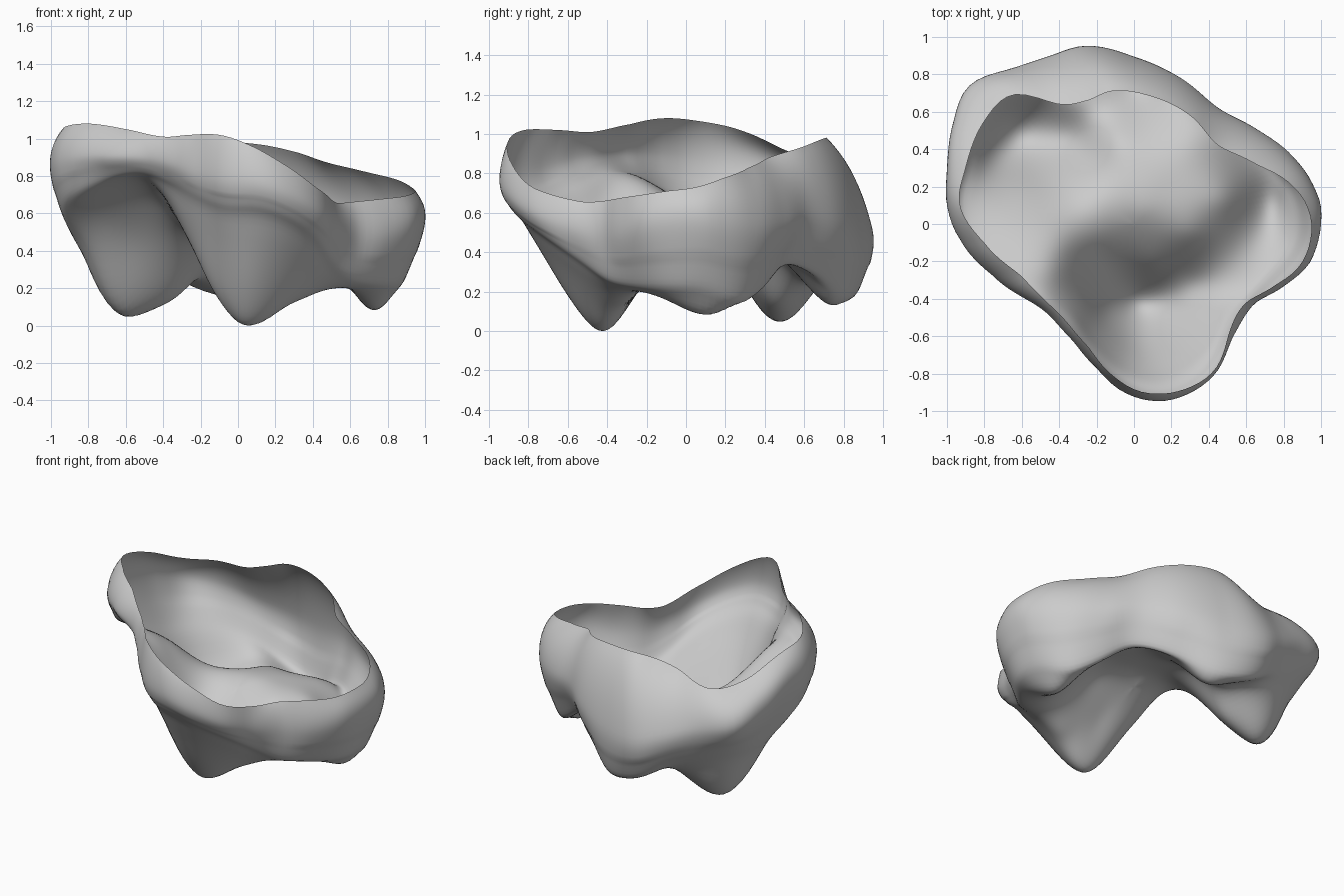
import bpy, bmesh, math
from mathutils import Vector

if "Cube" in bpy.data.objects:
    bpy.data.objects.remove(bpy.data.objects["Cube"])

SEGMENTS, WALL_RINGS, FLOOR_RINGS = 144, 22, 40

# Open upper rim
RIM = [(.94, .05, .73), (.85, .2, .78), (.65, .32, .83), (.45, .42, .88), (.3, .58, .93),
       (.1, .68, .97), (-.12, .71, .98), (-.25, .66, .95), (-.4, .64, .91), (-.65, .69, .87),
       (-.8, .55, .9), (-.9, .3, 1.01), (-.93, .1, 1.06), (-.8, -.1, 1.08), (-.6, -.28, 1.05),
       (-.4, -.48, 1.01), (-.25, -.65, 1.02), (-.1, -.82, 1.02), (.05, -.9, .97), (.25, -.89, .86),
       (.43, -.78, .73), (.52, -.55, .66), (.6, -.42, .66), (.75, -.33, .675), (.88, -.23, .69),
       (.94, -.1, .71)]
# Widest outline of the wall
BULGE = [(1, .05, .55), (.97, .18, .54), (.85, .36, .54), (.65, .51, .56), (.45, .62, .6),
         (.25, .78, .56), (0, .89, .52), (-.25, .945, .52), (-.45, .89, .58), (-.62, .84, .64),
         (-.88, .74, .68), (-.97, .53, .76), (-1, .3, .84), (-1, .1, .87), (-.93, -.08, .9),
         (-.75, -.28, .91), (-.5, -.45, .9), (-.34, -.61, .86), (-.2, -.77, .81), (-.07, -.89, .78),
         (.1, -.945, .76), (.26, -.92, .7), (.43, -.8, .6), (.53, -.6, .52), (.64, -.43, .48),
         (.8, -.33, .48), (.94, -.2, .52)]
# Lower edge of the wall
EDGE = [(.87, .1, .19), (.77, .28, .12), (.62, .4, .2), (.46, .5, .32), (.2, .7, .24),
        (0, .83, .14), (-.25, .87, .19), (-.45, .81, .32), (-.68, .71, .39), (-.82, .55, .4),
        (-.88, .32, .45), (-.94, .12, .6), (-.88, -.07, .69), (-.7, -.23, .78), (-.5, -.38, .81),
        (-.33, -.53, .74), (-.2, -.7, .67), (-.05, -.83, .62), (.1, -.88, .62), (.25, -.85, .57),
        (.4, -.72, .47), (.5, -.52, .33), (.6, -.4, .24), (.72, -.27, .21), (.86, -.1, .2)]
# Cusp tips, grooves and central mound of the underside
FLOOR = [(.02, -.42, -.02), (.15, -.4, .01), (-.62, .46, .02), (-.45, .46, .07), (-.32, .46, .14),
         (-.6, .6, .12), (.73, .12, .05), (.72, 0, .09), (.02, .74, .1), (.05, .08, .47),
         (.3, -.05, .4), (.2, .2, .46), (.5, .13, .36), (-.2, .15, .46), (.45, -.36, .18),
         (.34, -.32, .13), (.1, -.22, .23), (.66, -.03, .13), (-.1, .45, .38), (-.3, .66, .25),
         (-.2, -.2, .36), (-.4, -.1, .65), (-.43, -.25, .73), (.02, -.65, .26), (.1, -.77, .45),
         (-.16, -.48, .25), (-.26, -.42, .47), (.22, -.6, .23), (.3, .45, .4), (-.73, .55, .2),
         (-.72, .08, .57), (-.6, .2, .4), (-.74, .36, .18)]


def catmull(a, b, c, d, t):
    return b + .5 * t * (c - a + t * (2 * a - 5 * b + 4 * c - d + t * (3 * (b - c) + d - a)))


def loop(points):
    """Resample a closed loop at even angles around the centre."""
    polar = sorted((math.atan2(y, x) % math.tau, math.hypot(x, y), z) for x, y, z in points)
    n, out = len(polar), []
    for s in range(SEGMENTS):
        ang = math.tau * s / SEGMENTS
        i = max((k for k in range(n) if polar[k][0] <= ang), default=-1)
        a0, a1 = polar[i][0], polar[(i + 1) % n][0]
        t = ((ang - a0) % math.tau) / ((a1 - a0) % math.tau)
        p = [polar[(i + k) % n] for k in (-1, 0, 1, 2)]
        r = catmull(*(q[1] for q in p), t)
        z = catmull(*(q[2] for q in p), t)
        out.append(Vector((r * math.cos(ang), r * math.sin(ang), z)))
    return out


rim, bulge, edge = loop(RIM), loop(BULGE), loop(EDGE)
anchors = FLOOR + EDGE


def kernel(x, y, a):
    return math.sqrt((x - a[0]) ** 2 + (y - a[1]) ** 2 + .004)


def solve(rows):
    """Gaussian elimination with pivoting on an augmented matrix."""
    n = len(rows)
    for i in range(n):
        p = max(range(i, n), key=lambda k: abs(rows[k][i]))
        rows[i], rows[p] = rows[p], rows[i]
        rows[i] = [v / rows[i][i] for v in rows[i]]
        for k in range(n):
            if k != i:
                f = rows[k][i]
                rows[k] = [v - f * w for v, w in zip(rows[k], rows[i])]
    return [r[-1] for r in rows]


# Smooth height surface through all anchors
system = [[kernel(a[0], a[1], b) for b in anchors] + [1, a[2]] for a in anchors]
weights = solve(system + [[1] * len(anchors) + [0, 0]])


def floor_height(x, y):
    return weights[-1] + sum(w * kernel(x, y, a) for w, a in zip(weights, anchors))


bm = bmesh.new()
rings = []
# Wall from the rim over the bulge to the lower edge
for k in range(WALL_RINGS + 1):
    t = 2 * k / WALL_RINGS
    ring = []
    for a, b, c in zip(rim, bulge, edge):
        if t <= 1:
            start = a - (b - a) * .6 - Vector((b.x - a.x, b.y - a.y, 0)) * 2.1
            p = catmull(start, a, b, c, t)
        else:
            p = catmull(a, b, c, c + Vector((-c.x * .14, -c.y * .14, (c.z - b.z) * .7)), t - 1)
        ring.append(bm.verts.new(p))
    rings.append(ring)
# Cusped underside
for k in range(1, FLOOR_RINGS):
    f = 1 - k / FLOOR_RINGS
    ring = []
    for c in edge:
        z = floor_height(c.x * f, c.y * f)
        ring.append(bm.verts.new((c.x * f, c.y * f, c.z + (z - c.z) * min(1, k / 3))))
    rings.append(ring)
centre = bm.verts.new((0, 0, floor_height(0, 0)))
for upper, lower in zip(rings, rings[1:]):
    for s in range(SEGMENTS):
        n = (s + 1) % SEGMENTS
        bm.faces.new((upper[s], lower[s], lower[n], upper[n]))
for s in range(SEGMENTS):
    bm.faces.new((rings[-1][s], centre, rings[-1][(s + 1) % SEGMENTS]))

# Soften everything except the rim, then rest the lowest cusp on the ground
soft = [v for ring in rings[WALL_RINGS - 5:] for v in ring] + [centre]
for _ in range(7):
    bmesh.ops.smooth_vert(bm, verts=soft, factor=.5, use_axis_x=True, use_axis_y=True, use_axis_z=True)
low = min(v.co.z for v in bm.verts)
for v in soft:
    v.co.z -= low * max(0, 1 - v.co.z / .6)
for f in bm.faces:
    f.smooth = True

mesh = bpy.data.meshes.new("tooth_shell")
bm.to_mesh(mesh)
bm.free()
shell = bpy.data.objects.new("tooth_shell", mesh)
bpy.context.collection.objects.link(shell)
grey = bpy.data.materials.new("plain_grey")
grey.diffuse_color = (.6, .6, .6, 1)
grey.use_nodes = True
grey.node_tree.nodes["Principled BSDF"].inputs["Base Color"].default_value = grey.diffuse_color
mesh.materials.append(grey)
